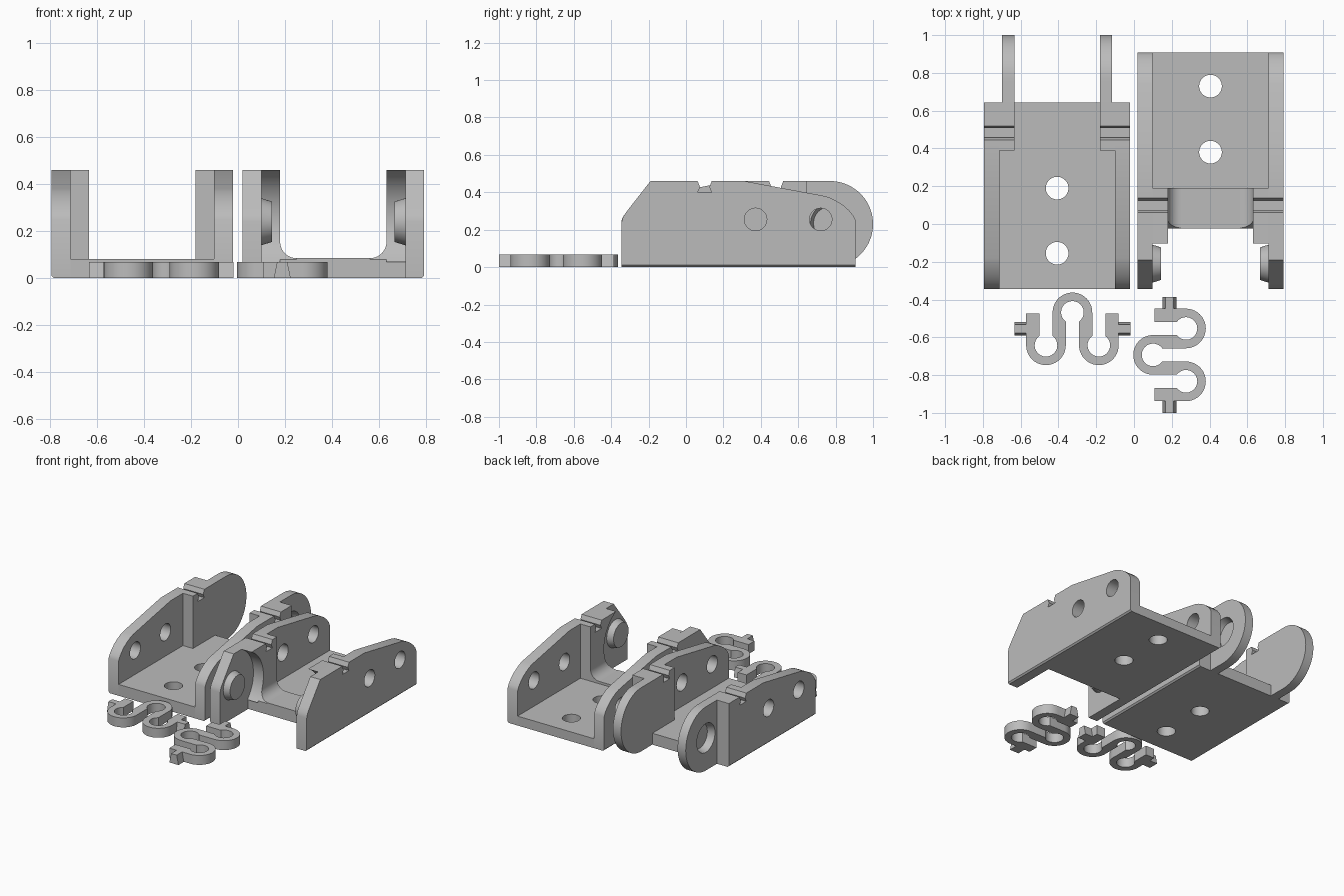
import bpy, bmesh
from math import sin, cos, radians, pi
from mathutils import Matrix

if "Cube" in bpy.data.objects:
    bpy.data.objects.remove(bpy.data.objects["Cube"])

grey = bpy.data.materials.new("plain grey")
grey.use_nodes = True
COLOUR = (0.5, 0.5, 0.5, 1)
grey.diffuse_color = COLOUR
grey.node_tree.nodes["Principled BSDF"].inputs["Base Color"].default_value = COLOUR

HALF, WALL, BLOCK, TOP = 0.386, 0.08, 0.16, 0.46
PIVOT_Z = 0.235
parts = []


def finish(name, bm):
    bmesh.ops.recalc_face_normals(bm, faces=bm.faces)
    mesh = bpy.data.meshes.new(name)
    bm.to_mesh(mesh)
    bm.free()
    mesh.materials.append(grey)
    obj = bpy.data.objects.new(name, mesh)
    bpy.context.collection.objects.link(obj)
    parts.append(obj)
    return obj


def prism(name, pts, axis, lo, hi, chamfer_x=None):
    """Extrude a 2D outline along one axis."""
    place = {"x": lambda p, d: (d, p[0], p[1]),
             "y": lambda p, d: (p[0], d, p[1]),
             "z": lambda p, d: (p[0], p[1], d)}[axis]
    bm = bmesh.new()
    a, b = [[bm.verts.new(place(p, d)) for p in pts] for d in (lo, hi)]
    bm.faces.new(a)
    bm.faces.new(b[::-1])
    for i in range(len(pts)):
        j = (i + 1) % len(pts)
        bm.faces.new((a[i], b[i], b[j], a[j]))
    if chamfer_x is not None:
        edges = [e for e in bm.edges if all(
            abs(v.co.z) < 1e-4 and abs(v.co.x - chamfer_x) < 1e-4 for v in e.verts)]
        bmesh.ops.bevel(bm, geom=edges, offset=0.01, segments=1, affect="EDGES")
    return finish(name, bm)


def box(name, x, y, z):
    return prism(name, [(x[0], y[0]), (x[1], y[0]), (x[1], y[1]), (x[0], y[1])], "z", *z)


def cone(name, centre, r1, r2, depth, turn):
    """Cone frustum; r1 at the start, pointing along the turned z axis."""
    bm = bmesh.new()
    bmesh.ops.create_cone(bm, cap_ends=True, segments=48, radius1=r1, radius2=r2,
                          depth=depth, matrix=Matrix.Translation(centre) @ turn)
    return finish(name, bm)


def cut(obj, cutter):
    mod = obj.modifiers.new("cut", "BOOLEAN")
    mod.operation, mod.solver, mod.object = "DIFFERENCE", "EXACT", cutter
    deps = bpy.context.evaluated_depsgraph_get()
    mesh = bpy.data.meshes.new_from_object(obj.evaluated_get(deps))
    obj.modifiers.clear()
    obj.data = mesh
    parts.remove(cutter)
    bpy.data.objects.remove(cutter)


def arc(cx, cy, r, a0, a1, n=20):
    return [(cx + r * cos(radians(a0 + (a1 - a0) * i / n)),
             cy + r * sin(radians(a0 + (a1 - a0) * i / n))) for i in range(n + 1)]


def notch(mid):
    """Waisted slot in the top edge, from low y to high y."""
    half = [(0.038, TOP), (0.025, 0.428), (0.037, 0.4)]
    return [(mid - a, z) for a, z in half] + [(mid + a, z) for a, z in half[::-1]]


def drill(obj, x, y, z, along_x):
    turn = Matrix.Rotation(pi / 2 if along_x else 0, 4, "Y")
    cut(obj, cone("drill", (x, y, z), 0.06, 0.06, 0.3, turn))


def span(cx, side, t0, t1):
    """x range from two depths measured inward from the outer wall."""
    return sorted((cx + side * (HALF - t0), cx + side * (HALF - t1)))


NOSE = [(0, 0.25), (0.012, 0.275), (0.035, 0.303), (0.065, 0.33),
        (0.1, 0.352), (0.135, 0.37), (0.165, 0.38), (0.595, TOP)]

# Socket bracket: the ears have blind conical recesses on the outside
cx, front, back = -0.407, -0.345, 0.643
base = box("socket_base", (cx - HALF + WALL, cx + HALF - WALL), (front, back), (0, 0.082))
for y in (-0.155, 0.19):
    drill(base, cx, y, 0.04, False)
for side, label in ((-1, "right"), (1, "left")):
    outline = [(front, 0)] + [(front + y, z) for y, z in NOSE] + notch(0.482)
    outline += [(back, TOP), (back, 0)]
    wall = prism("socket_wall_" + label, outline, "x", *span(cx, side, 0, WALL),
                 chamfer_x=cx + side * HALF)
    for y in (-0.155, 0.19):
        drill(wall, cx + side * (HALF - 0.04), y, 0.255, True)
    prism("socket_block_" + label, [(0.39, 0.082), (0.39, TOP)] + notch(0.482)
          + [(back, TOP), (back, 0.082)], "x", *span(cx, side, WALL, BLOCK))
    ear = prism("socket_ear_" + label, [(back, 0)] + arc(0.77, 0.23, 0.23, -90, 90, 40)
                + [(back, TOP)], "x", *span(cx, side, 0.095, BLOCK))
    inward = Matrix.Rotation(-side * pi / 2, 4, "Y")
    cut(ear, cone("recess", (cx + side * (HALF - 0.115), 0.77, PIVOT_Z),
                  0.107, 0.088, 0.06, inward))

# Pin bracket: the ears carry tapered pins on the inside
cx, front, back, lip = 0.405, -0.345, 0.907, -0.025
base = box("pin_base", (cx - HALF + WALL, cx + HALF - WALL), (lip, back), (0, 0.068))
for y in (0.38, 0.73):
    drill(base, cx, y, 0.04, False)
box("pin_base_step", (cx - HALF + 0.23, cx + HALF - 0.23), (lip, 0.19), (0.068, 0.085))
for side, label in ((-1, "right"), (1, "left")):
    outline = [(front, 0), (front, 0.24), (-0.337, 0.268), (-0.315, 0.3), (-0.19, TOP)]
    outline += notch(0.1) + [(back - y, z) for y, z in NOSE[::-1]] + [(back, 0)]
    wall = prism("pin_wall_" + label, outline, "x", *span(cx, side, 0, WALL),
                 chamfer_x=cx + side * HALF)
    for y in (0.372, 0.72):
        drill(wall, cx + side * (HALF - 0.04), y, 0.255, True)
    # Hollowed block clears the round ear of the mating bracket
    prism("pin_block_" + label, arc(-0.21, 0.24, 0.245, -44, 64) + notch(0.1)
          + [(0.19, TOP), (0.19, 0.068)], "x", *span(cx, side, WALL, BLOCK))
    inner = HALF - BLOCK
    fillet = [(inner, 0.068), (inner - 0.07, 0.068)] + arc(inner - 0.07, 0.155, 0.07, -90, 0, 10)
    strip = prism("pin_fillet_" + label, [(cx + side * x, z) for x, z in fillet],
                  "y", lip, 0.19)
    cut(strip, cone("clearance", (cx + side * inner, -0.21, 0.24), 0.245, 0.245, 0.4,
                    Matrix.Rotation(pi / 2, 4, "Y")))
    inward = Matrix.Rotation(-side * pi / 2, 4, "Y")
    cone("pin_" + label, (cx + side * (HALF - 0.1025), -0.21, PIVOT_Z + 0.005),
         0.1, 0.086, 0.045, inward)

# Flat serpentine springs with a tapered tab at each end
S, V, R, r, SLOT, END, H = 0.14, 0.087, 0.105, 0.06, 0.035, 0.08, 0.068
keyhole = 54.3


def spring(name, x, y, angle):
    outline = [(-S - R, END)] + arc(-S, -V, R, 180, 360)
    outline += arc(0, V, r, 180 + keyhole, -keyhole)
    outline += arc(S, -V, R, 180, 360) + [(S + R, END), (S + SLOT, END)]
    outline += arc(S, -V, r, keyhole, -180 - keyhole)
    outline += arc(0, V, R, 0, 180)
    outline += arc(-S, -V, r, keyhole, -180 - keyhole) + [(-S - SLOT, END)]
    place = Matrix.Translation((x, y, 0)) @ Matrix.Rotation(angle, 4, "Z")
    prism(name + "_body", outline, "z", 0, H).data.transform(place)
    tab = [(-0.036, 0), (0.036, 0), (0.022, H), (-0.022, H)]
    for side, label in ((-1, "start"), (1, "end")):
        prism(name + "_tab_" + label, tab, "x",
              *sorted((side * (S + R), side * 0.307))).data.transform(place)


spring("cross_spring", -0.326, -0.555, 0)
spring("long_spring", 0.188, -0.693, pi / 2)

# Smooth the curved faces and keep the edges sharp
bpy.ops.object.select_all(action="DESELECT")
for obj in parts:
    obj.select_set(True)
bpy.context.view_layer.objects.active = parts[0]
bpy.ops.object.shade_smooth_by_angle(angle=radians(30))
